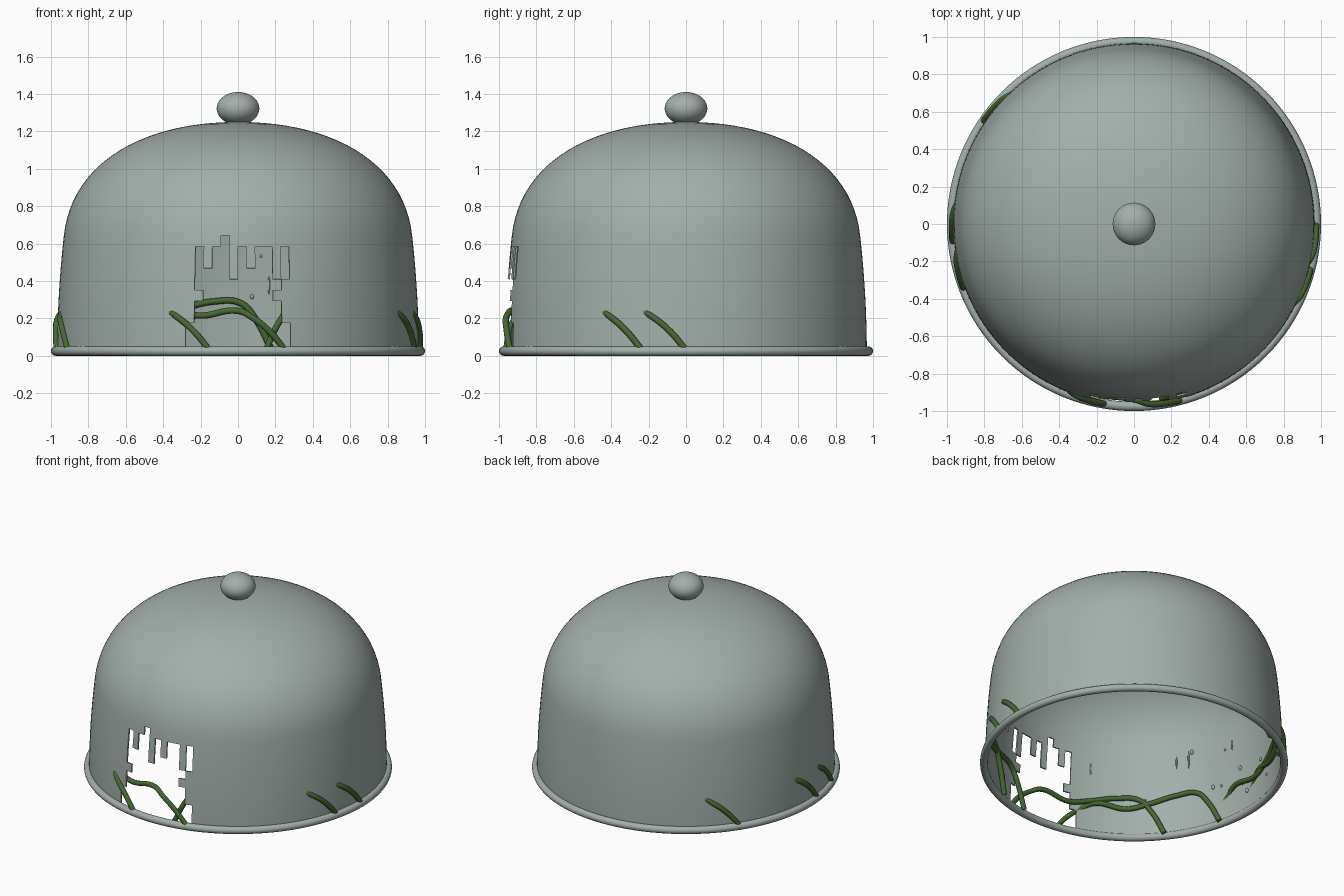
import bpy, bmesh, math, random
from mathutils import Vector
from mathutils.geometry import interpolate_bezier

if "Cube" in bpy.data.objects:
    bpy.data.objects.remove(bpy.data.objects["Cube"])
random.seed(4)


def material(name, rgb):
    m = bpy.data.materials.new(name)
    m.use_nodes = True
    m.diffuse_color = (*rgb, 1)
    m.node_tree.nodes["Principled BSDF"].inputs["Base Color"].default_value = (*rgb, 1)
    return m


GLASS = material("grey green glass", (0.36, 0.43, 0.40))
VINE = material("vine green", (0.06, 0.14, 0.03))


def polar(r, degrees, z):
    a = math.radians(degrees)
    return Vector((r * math.cos(a), r * math.sin(a), z))


def wall_radius(z):
    return 0.967 - 0.087 * z * z


def mesh_object(name, bm, mat):
    me = bpy.data.meshes.new(name)
    bm.to_mesh(me)
    bm.free()
    ob = bpy.data.objects.new(name, me)
    bpy.context.collection.objects.link(ob)
    me.materials.append(mat)
    me.shade_smooth()
    return ob


def smooth(ob):
    bpy.ops.object.select_all(action='DESELECT')
    ob.select_set(True)
    bpy.context.view_layer.objects.active = ob
    bpy.ops.object.shade_smooth_by_angle(angle=math.radians(35))


# Dome profile: near-upright wall, then a rounded shoulder
SEGS, ROW = 128, 0.0585
heights = [0.02] + [ROW * n for n in range(1, 12)]
profile = [(wall_radius(z), z) for z in heights]
r0, z0 = profile[-1]
shoulder = interpolate_bezier(Vector((r0, z0)), Vector((0.89, 1.02)),
                              Vector((0.53, 1.25)), Vector((0, 1.25)), 24)
profile += [(p.x, p.y) for p in shoulder[1:]]

# Broken opening: top row of each missing column, counted from the front centre
TOPS = {-6: 3, -5: 10, -4: 8, -3: 10, -2: 11, -1: 7, 0: 10, 1: 8, 2: 10, 3: 10, 4: 7, 5: 3}


def is_broken(col, row):
    if col in (-5, 4) and row == 5:          # side teeth
        return False
    if col == 5 and 7 <= row < 10:           # separate upper slot
        return True
    return row < TOPS.get(col, 0)


bm = bmesh.new()
rings = [[bm.verts.new(polar(r, 270 + 360 * k / SEGS, z)) for k in range(SEGS)]
         for r, z in profile]
for row in range(len(rings) - 1):
    for k in range(SEGS):
        col = k if k < SEGS // 2 else k - SEGS
        if not is_broken(col, row):
            n = (k + 1) % SEGS
            bm.faces.new((rings[row][k], rings[row][n], rings[row + 1][n], rings[row + 1][k]))
bmesh.ops.remove_doubles(bm, verts=bm.verts, dist=0.0005)
bmesh.ops.delete(bm, geom=[v for v in bm.verts if not v.link_faces], context='VERTS')
dome = mesh_object("dome", bm, GLASS)
shell = dome.modifiers.new("shell", 'SOLIDIFY')
shell.thickness = 0.01
shell.offset = -1
bpy.context.view_layer.objects.active = dome
dome.select_set(True)
bpy.ops.object.modifier_apply(modifier="shell")
smooth(dome)

# Base rim and knob
bpy.ops.mesh.primitive_torus_add(major_radius=0.975, minor_radius=0.025, major_segments=128,
                                 minor_segments=16, location=(0, 0, 0.025))
rim = bpy.context.object
rim.name = "base_rim"
bpy.ops.mesh.primitive_uv_sphere_add(segments=48, ring_count=24, radius=1, location=(0, 0, 1.322))
knob = bpy.context.object
knob.name = "knob"
knob.scale = (0.114, 0.114, 0.088)
for ob in (rim, knob):
    ob.data.materials.append(GLASS)
    smooth(ob)

# Vines: each starts outside the wall, pierces it and creeps along the inside
# (angle back from the start, radius, height)
PATH = [(0, 0.974, 0.03), (5, 0.973, 0.13), (10.5, 0.964, 0.205), (15, 0.938, 0.24),
        (28, 0.934, 0.215), (37, 0.934, 0.25), (48, 0.932, 0.29), (57, 0.932, 0.28),
        (62, 0.935, 0.19), (67, 0.945, 0.03)]
for i, start in enumerate((360, 346, 285, 261, 201, 186, 146)):
    cu = bpy.data.curves.new(f"vine_{i + 1}", 'CURVE')
    cu.dimensions = '3D'
    cu.bevel_depth = 0.017
    cu.bevel_resolution = 3
    cu.resolution_u = 8
    cu.use_fill_caps = True
    sp = cu.splines.new('BEZIER')
    sp.bezier_points.add(len(PATH) - 1)
    for bp, (turn, r, z) in zip(sp.bezier_points, PATH):
        bp.co = polar(r, start - turn, z)
        bp.handle_left_type = bp.handle_right_type = 'AUTO'
    cu.materials.append(VINE)
    bpy.context.collection.objects.link(bpy.data.objects.new(cu.name, cu))


# Droplets and running streaks on the inner wall
def add_bead(bm, angle, z, width, height):
    new = bmesh.ops.create_uvsphere(bm, u_segments=10, v_segments=8, radius=1)["verts"]
    centre = polar(wall_radius(z) - 0.012, angle, z)
    for v in new:
        v.co = centre + Vector((v.co.x * width, v.co.y * width, v.co.z * height))


drops, streaks = bmesh.new(), bmesh.new()
for i in range(44):
    size = random.uniform(0.006, 0.013)
    add_bead(drops, random.uniform(0, 360), random.uniform(0.15, 0.65), size, size * 1.3)
for i in range(18):
    add_bead(streaks, i * 20 + random.uniform(-8, 8), random.uniform(0.36, 0.56),
             0.006, random.uniform(0.04, 0.1))
# Keep the opening clear
for bm in (drops, streaks):
    gone = [v for v in bm.verts if abs(v.co.x) < 0.32 and v.co.y < 0]
    bmesh.ops.delete(bm, geom=gone, context='VERTS')
mesh_object("droplets", drops, GLASS)
mesh_object("streaks", streaks, GLASS)
